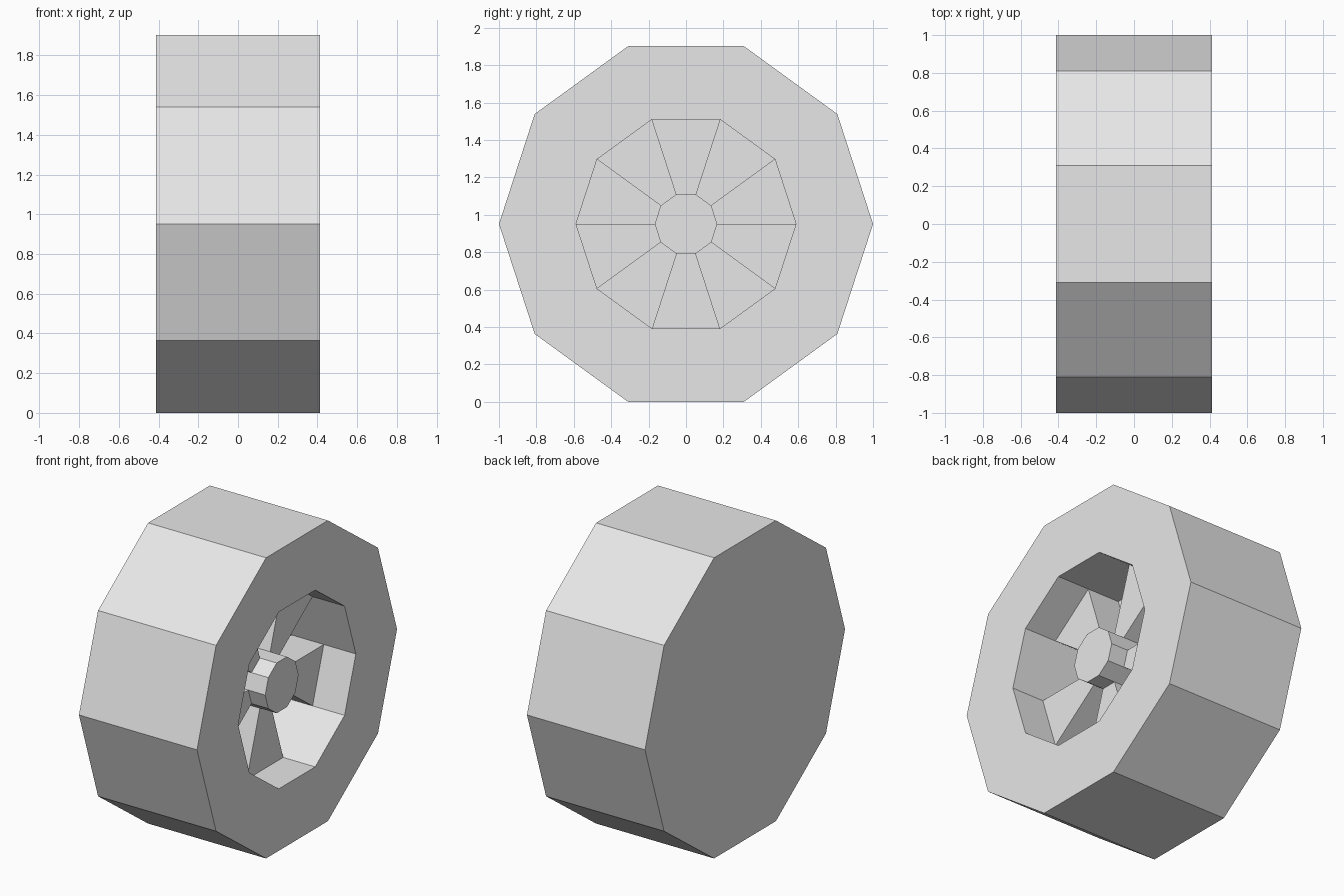
import bpy
import bmesh
import math
from mathutils import Matrix, Vector

SIDES = 10
WIDTH = 0.826
RIM_RADIUS = 0.588
HUB_RADIUS = 0.167
STEP = 0.224          # depth of the spokes below the tyre face
HUB_RISE = 0.118      # hub height above the spokes

cube = bpy.data.objects.get("Cube")
if cube:
    bpy.data.objects.remove(cube, do_unlink=True)


def material(name, rgb):
    mat = bpy.data.materials.new(name)
    mat.use_nodes = True
    mat.diffuse_color = (*rgb, 1)
    mat.node_tree.nodes["Principled BSDF"].inputs["Base Color"].default_value = (*rgb, 1)
    return mat


def extrude(bm, face, shift=0, scale=1):
    """Extrude one face along x and scale it about the axle."""
    new = bmesh.ops.extrude_discrete_faces(bm, faces=[face])["faces"][0]
    for v in new.verts:
        v.co = Vector((v.co.x + shift, v.co.y * scale, v.co.z * scale))
    return new


# Tyre block, lying along x
bm = bmesh.new()
bmesh.ops.create_cone(bm, cap_ends=True, segments=SIDES, radius1=1, radius2=1,
                      depth=WIDTH, matrix=Matrix.Rotation(math.pi / 2, 4, "Y"))
front = max(bm.faces, key=lambda f: f.calc_center_median().x)

# Rim recess, then the ring of sectors around the hub
rim = extrude(bm, front, scale=RIM_RADIUS)
floor = extrude(bm, rim, shift=-STEP)
hub = extrude(bm, floor, scale=HUB_RADIUS / RIM_RADIUS)
sectors = [f for e in hub.edges for f in e.link_faces if f != hub]

# Every other sector is sunk deeper, leaving five spokes
for sector in sectors:
    c = sector.calc_center_median()
    if math.sin(5 * math.atan2(c.z, c.y)) > 0:
        extrude(bm, sector, shift=-STEP)

# Raised hub cap
extrude(bm, hub, shift=HUB_RISE)

# Stand on the ground
bmesh.ops.translate(bm, verts=bm.verts, vec=(0, 0, math.cos(math.pi / SIDES)))
bmesh.ops.recalc_face_normals(bm, faces=bm.faces)
mesh = bpy.data.meshes.new("wheel")
bm.to_mesh(mesh)
bm.free()
mesh.materials.append(material("plain grey", (0.8, 0.8, 0.8)))
bpy.context.collection.objects.link(bpy.data.objects.new("wheel", mesh))
